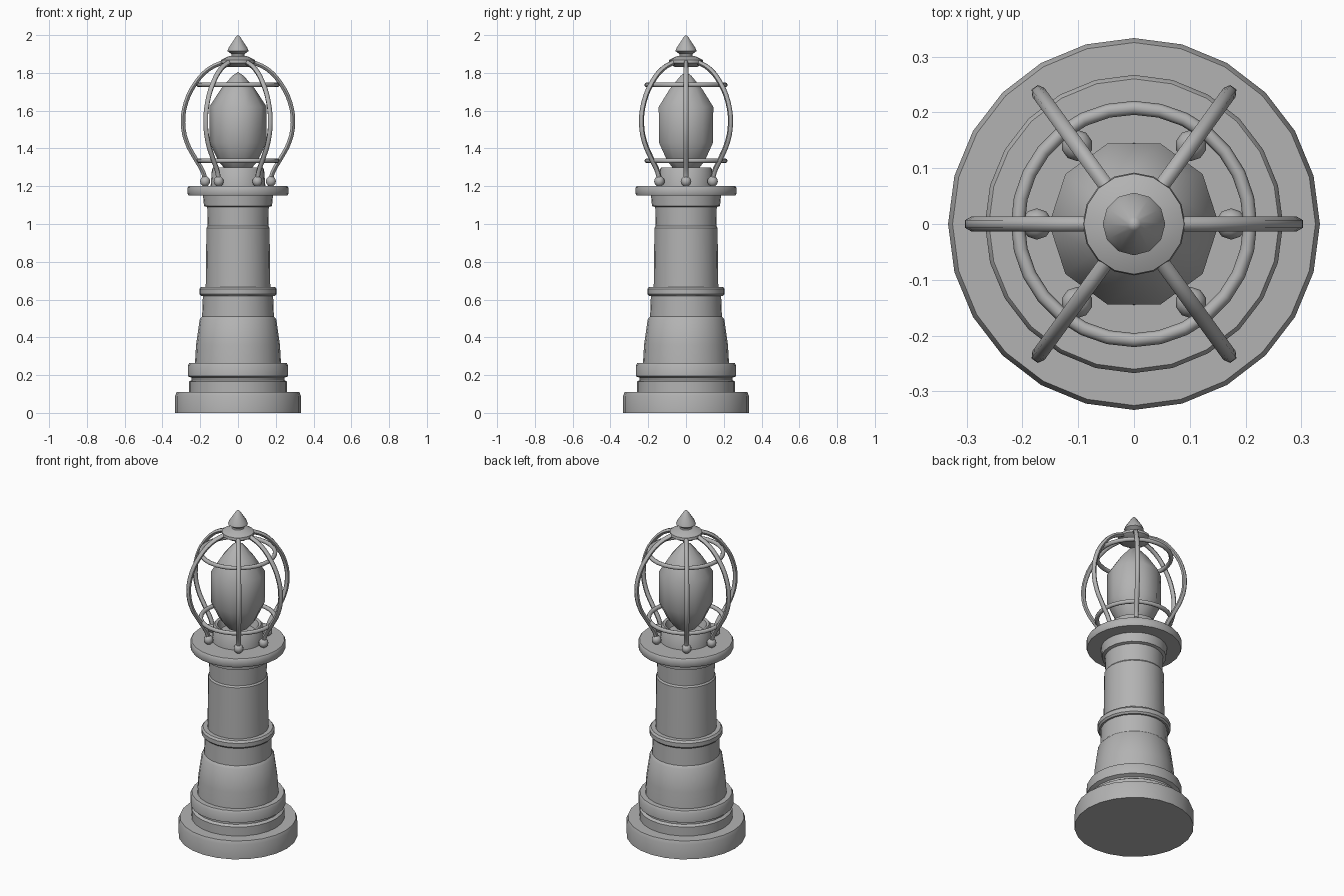
import bpy, bmesh, math
from mathutils import Vector

if "Cube" in bpy.data.objects:
    bpy.data.objects.remove(bpy.data.objects["Cube"])

grey = bpy.data.materials.new("stone_grey")
grey.diffuse_color = (0.45, 0.45, 0.45, 1)
grey.use_nodes = True
grey.node_tree.nodes["Principled BSDF"].inputs["Base Color"].default_value = grey.diffuse_color


def finish(ob, angle=35):
    ob.data.materials.clear()
    ob.data.materials.append(grey)
    bpy.ops.object.select_all(action='DESELECT')
    ob.select_set(True)
    bpy.context.view_layer.objects.active = ob
    bpy.ops.object.shade_smooth_by_angle(angle=math.radians(angle))
    return ob


def from_bmesh(name, bm, angle=35):
    bmesh.ops.recalc_face_normals(bm, faces=bm.faces)
    me = bpy.data.meshes.new(name)
    bm.to_mesh(me)
    bm.free()
    ob = bpy.data.objects.new(name, me)
    bpy.context.collection.objects.link(ob)
    return finish(ob, angle)


def lathe(name, profile, sides=24, angle=35):
    """Spin (radius, height) points round the z axis."""
    bm = bmesh.new()
    verts = [bm.verts.new((r, 0, z)) for r, z in profile]
    edges = [bm.edges.new(p) for p in zip(verts, verts[1:])]
    bmesh.ops.spin(bm, geom=verts + edges, cent=(0, 0, 0), axis=(0, 0, 1),
                   angle=math.tau, steps=sides)
    bmesh.ops.remove_doubles(bm, verts=bm.verts, dist=0.0005)
    return from_bmesh(name, bm, angle)


# Stepped pedestal
lathe("base", [(0, 0), (.333, 0), (.333, .09), (.325, .11), (.25, .11), (0, .11)])
lathe("base_moulding", [(0, .11), (.26, .11), (.26, .165), (.245, .175), (.245, .185),
                        (.266, .195), (.266, .25), (.258, .264), (.22, .264), (0, .264)])
lathe("tapered_drum", [(0, .26), (.228, .26), (.222, .36), (.203, .495), (.19, .51),
                       (.186, .62), (0, .62)])
lathe("drum_ring", [(0, .62), (.196, .62), (.205, .63), (.205, .655), (.196, .667), (0, .667)])

# Column and its collar
lathe("column", [(0, .66), (.171, .66), (.167, .98), (.158, .992), (0, .992)])
lathe("column_collar", [(0, .985), (.16, .985), (.163, 1.09), (.18, 1.095),
                        (.185, 1.15), (0, 1.15)])

# Platform and lamp cup
lathe("platform", [(0, 1.15), (.262, 1.15), (.267, 1.16), (.267, 1.192), (.26, 1.202), (0, 1.202)])
lathe("lamp_cup", [(0, 1.20), (.145, 1.20), (.138, 1.29), (.13, 1.30), (.115, 1.295),
                   (.10, 1.25), (0, 1.25)])

# Faceted lamp
lathe("lamp", [(0, 1.25), (.06, 1.28), (.105, 1.335), (.15, 1.43), (.152, 1.62),
               (.09, 1.715), (.03, 1.785), (0, 1.805)], sides=10, angle=40)

# Curved cage bars, each with a ball foot
BAR = [(.172, 1.225), (.185, 1.275), (.225, 1.345), (.272, 1.435), (.291, 1.535),
       (.275, 1.645), (.225, 1.745), (.155, 1.82), (.07, 1.86)]
for i, deg in enumerate((0, 54, 126, 180, 234, 306)):
    d = Vector((math.cos(math.radians(deg)), math.sin(math.radians(deg)), 0))
    cu = bpy.data.curves.new("cage_bar", 'CURVE')
    cu.dimensions = '3D'
    cu.bevel_depth = .0135
    cu.bevel_resolution = 1
    cu.use_fill_caps = True
    cu.resolution_u = 3
    sp = cu.splines.new('BEZIER')
    sp.bezier_points.add(len(BAR) - 1)
    for p, (r, z) in zip(sp.bezier_points, BAR):
        p.co = d * r + Vector((0, 0, z))
        p.handle_left_type = p.handle_right_type = 'AUTO'
    ob = bpy.data.objects.new(f"cage_bar_{i + 1}", cu)
    bpy.context.collection.objects.link(ob)
    bpy.ops.object.select_all(action='DESELECT')
    ob.select_set(True)
    bpy.context.view_layer.objects.active = ob
    bpy.ops.object.convert(target='MESH')
    finish(bpy.context.object, 60)

    bpy.ops.mesh.primitive_uv_sphere_add(segments=10, ring_count=6, radius=.028,
                                         location=d * .174 + Vector((0, 0, 1.226)))
    bpy.context.object.name = f"bar_foot_{i + 1}"
    finish(bpy.context.object, 60)

# Horizontal cage hoops
for name, z in (("lower_hoop", 1.335), ("upper_hoop", 1.737)):
    bpy.ops.mesh.primitive_torus_add(major_segments=28, minor_segments=8,
                                     major_radius=.208, minor_radius=.0125, location=(0, 0, z))
    bpy.context.object.name = name
    finish(bpy.context.object, 60)

# Cap and pointed finial
lathe("cage_cap", [(0, 1.832), (.06, 1.832), (.092, 1.852), (.09, 1.868), (.045, 1.89),
                   (0, 1.89)], sides=16)
lathe("finial", [(0, 1.88), (.035, 1.88), (.034, 1.90), (.056, 1.915), (.05, 1.932),
                 (.012, 1.99), (0, 2.0)], sides=12)
